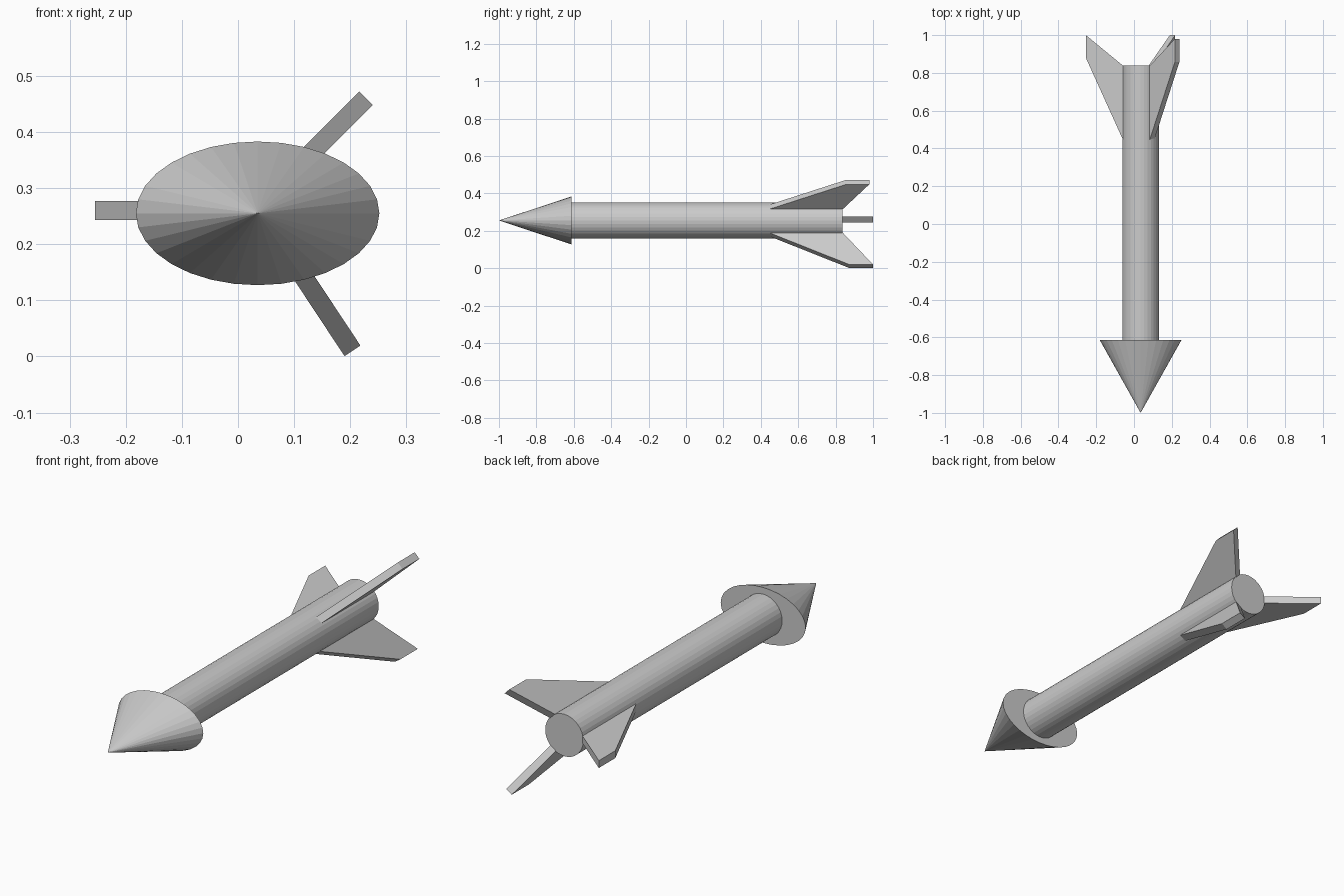
import bpy, bmesh
from math import radians, cos, sin, pi
from mathutils import Vector, Matrix

if "Cube" in bpy.data.objects:
    bpy.data.objects.remove(bpy.data.objects["Cube"])

CX, CZ = 0.035, 0.255   # long axis of the model


def make_object(name, bm):
    bmesh.ops.recalc_face_normals(bm, faces=bm.faces)
    mesh = bpy.data.meshes.new(name)
    bm.to_mesh(mesh)
    bm.free()
    ob = bpy.data.objects.new(name, mesh)
    bpy.context.collection.objects.link(ob)
    return ob


def tapered(name, y0, y1, r0, r1, squash=1.0):
    """Round part along y; r0 at y0, r1 at y1, z scaled by squash."""
    bm = bmesh.new()
    bmesh.ops.create_cone(bm, cap_ends=True, segments=32, radius1=r1,
                          radius2=r0, depth=y1 - y0)
    bmesh.ops.rotate(bm, verts=bm.verts, matrix=Matrix.Rotation(pi / 2, 3, 'X'))
    bmesh.ops.scale(bm, verts=bm.verts, vec=(1, 1, squash))
    bmesh.ops.translate(bm, verts=bm.verts, vec=(CX, (y0 + y1) / 2, CZ))
    bmesh.ops.remove_doubles(bm, verts=bm.verts, dist=1e-5)
    return make_object(name, bm)


def fin(name, tip, angle, length, y_tip, thick=0.034):
    """Swept plate whose tip edge is centred at tip (x, z)."""
    a = radians(angle)
    out = Vector((cos(a), 0, sin(a)))
    side = Vector((-sin(a), 0, cos(a))) * thick
    end = Vector((tip[0], 0, tip[1])) - side / 2
    profile = [(-length, 0.445), (0, y_tip[0]), (0, y_tip[1]), (-length, 0.838)]
    bm = bmesh.new()
    face = bm.faces.new([bm.verts.new(end + out * r + Vector((0, y, 0)))
                         for r, y in profile])
    new = bmesh.ops.extrude_face_region(bm, geom=[face])['geom']
    bmesh.ops.translate(bm, vec=side,
                        verts=[v for v in new if isinstance(v, bmesh.types.BMVert)])
    return make_object(name, bm)


# Shaft and flattened nose cone
tapered("body_tube", -0.615, 0.838, 0.097, 0.097)
tapered("nose_cone", -1.0, -0.613, 0.0, 0.217, 0.128 / 0.217)

# Three tail fins
fin("left_fin", (-0.255, 0.260), 180, 0.197, (0.88, 1.0))
fin("upper_right_fin", (0.228, 0.460), 45, 0.188, (0.857, 0.98))
fin("lower_right_fin", (0.204, 0.010), -56.5, 0.204, (0.873, 1.0))
